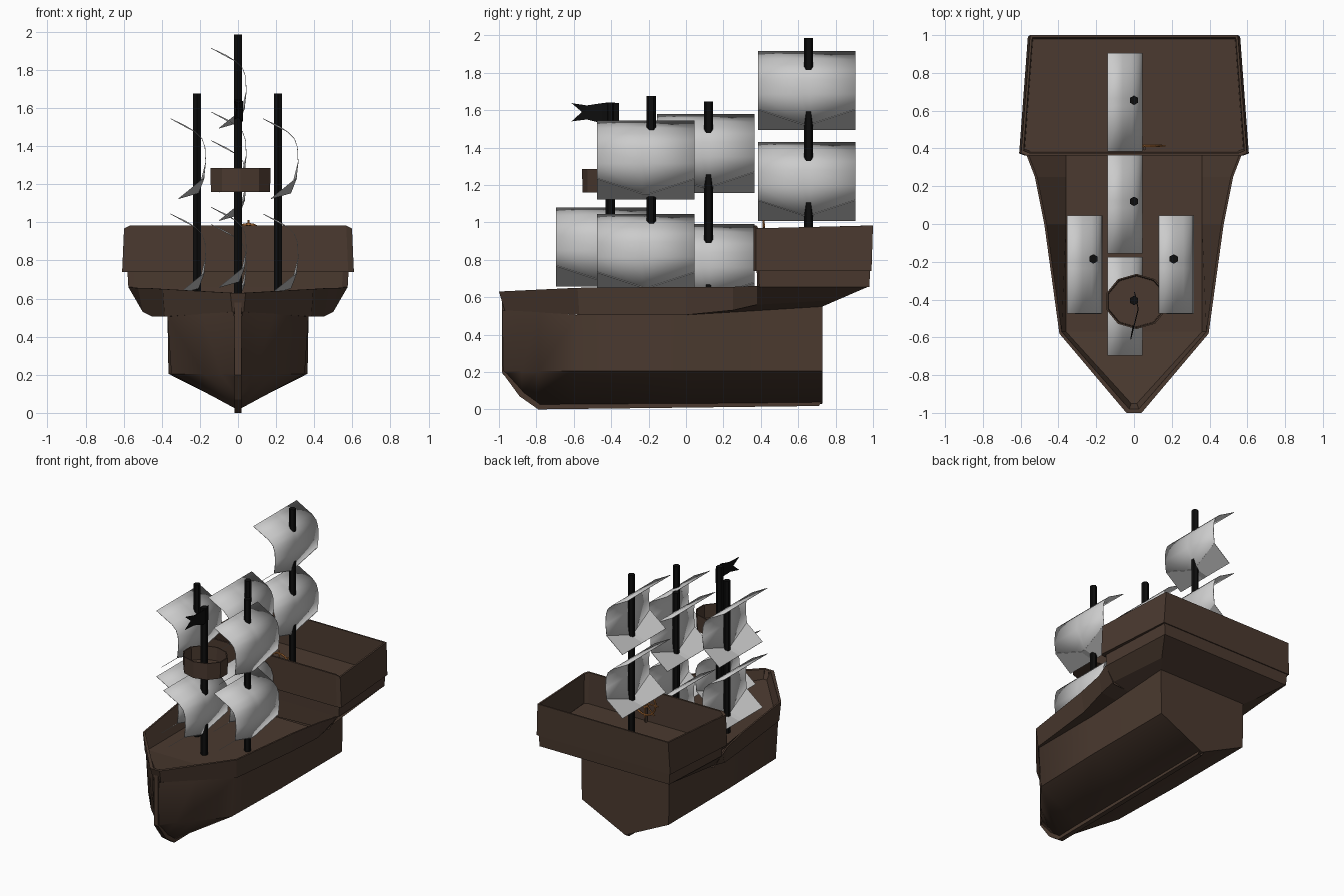
import bpy, math
from mathutils import Vector

if "Cube" in bpy.data.objects:
    bpy.data.objects.remove(bpy.data.objects["Cube"])


def material(name, rgb):
    m = bpy.data.materials.new(name)
    m.diffuse_color = (*rgb, 1)
    m.use_nodes = True
    m.node_tree.nodes["Principled BSDF"].inputs["Base Color"].default_value = m.diffuse_color
    return m


WOOD = material("dark_wood", (0.07, 0.042, 0.029))
BLACK = material("black", (0.004, 0.004, 0.004))
ORANGE = material("light_wood", (0.5, 0.19, 0.05))


def mesh(name, verts, faces, mat=None, smooth=None):
    me = bpy.data.meshes.new(name)
    me.from_pydata(verts, [], faces)
    ob = bpy.data.objects.new(name, me)
    bpy.context.collection.objects.link(ob)
    if mat:
        me.materials.append(mat)
    bpy.ops.object.select_all(action='DESELECT')
    ob.select_set(True)
    bpy.context.view_layer.objects.active = ob
    bpy.ops.object.mode_set(mode='EDIT')
    bpy.ops.mesh.select_all(action='SELECT')
    bpy.ops.mesh.normals_make_consistent(inside=False)
    bpy.ops.object.mode_set(mode='OBJECT')
    if smooth:
        bpy.ops.object.shade_smooth_by_angle(angle=math.radians(smooth))
    return ob


def grid(name, rows, mat=None, mirror=False, smooth=None):
    """Skin of quads between rows of points, optionally mirrored across x."""
    n = len(rows[0])
    verts = [p for r in rows for p in r]
    faces = [(i * n + j, i * n + j + 1, (i + 1) * n + j + 1, (i + 1) * n + j)
             for i in range(len(rows) - 1) for j in range(n - 1)]
    ob = mesh(name, verts, faces, mat, smooth)
    if mirror:
        ob.modifiers.new("mirror", 'MIRROR')
    return ob


def rod(name, a, b, r, mat, sides=6):
    a, b = Vector(a), Vector(b)
    bpy.ops.mesh.primitive_cylinder_add(vertices=sides, radius=r, depth=(b - a).length,
                                        location=(a + b) / 2)
    ob = bpy.context.object
    ob.rotation_euler = (b - a).to_track_quat('Z', 'Y').to_euler()
    ob.name = name
    ob.data.materials.append(mat)
    return ob


# Lower hull: stations of y, keel z, chine half width, top half width, top z
stations = [(-.98, .19, .015, .02, .53), (-.88, .08, .09, .11, .525),
            (-.79, .015, .18, .19, .52), (-.58, .02, .35, .37, .505),
            (0, .022, .365, .37, .505), (.38, .026, .365, .37, .528), (.73, .03, .365, .37, .55)]
grid("hull", [[(0, y, k), (c, y, .205), (t, y, zt)] for y, k, c, t, zt in stations],
     WOOD, True, 45)
grid("transom", [[(0, .73, .03), (.365, .73, .205)], [(0, .73, .55), (.37, .73, .55)]],
     WOOD, True)

# Stem and keel strip
path = [(-.985, .6), (-.985, .2), (-.89, .07), (-.79, 0), (.71, .018)]
grid("keel", [[(0, y, z), (.018, y, z), (.018, y + .02, z + .03)] for y, z in path], WOOD, True)

# Flared bulwark with sloping inside and deck
rail = []
for y, rim_z, bx, bz, tx, tz in [(-.97, .53, .03, .53, .04, .63),
                                 (-.57, .505, .385, .505, .395, .65),
                                 (0, .505, .45, .505, .475, .655),
                                 (.25, .52, .5, .53, .525, .655),
                                 (.38, .528, .5, .56, .575, .66)]:
    bow = y < -.9
    rim, ty = (.02, -1) if bow else (.37, y - (.01 if y < 0 else 0))
    inner, dx, dy, dz = (.025, .015, -.95, .57) if bow else (tx - .012, .36, y, .52)
    rail.append([(rim, y, rim_z), (bx, y, bz), (tx, ty, tz),
                 (inner, -.98 if bow else y, tz), (dx, dy, dz), (0, dy, dz)])
grid("bulwark_and_deck", rail, WOOD, True)
grid("bow_cap", [[(0, -.97, .53), (.03, -.97, .53)], [(0, -1, .63), (.04, -1, .63)],
                 [(0, -.98, .63), (.025, -.98, .63)], [(0, -.95, .57), (.015, -.95, .57)]],
     WOOD, True)

# Stern castle: sloping underside, stepped open box, floor, bulkhead
grid("castle_underside", [[(.37, .38, .528), (.5, .38, .56), (.575, .38, .658)],
                          [(.37, .73, .55), (.43, .81, .585), (.545, .98, .658)],
                          [(0, .73, .55), (0, .81, .585), (0, .98, .658)]], WOOD, True)
FLOOR = .75
profile = [(.575, .38, .545, .98, .655), (.58, .378, .55, .985, .74),
           (.608, .362, .562, .992, .74), (.598, .362, .55, 1.0, .983),
           (.584, .376, .538, .988, .983), (.58, .385, .535, .98, FLOOR)]
rows = [[(0, fy, z) for fx, fy, bx, by, z in profile],
        [(fx - .03, fy, z) for fx, fy, bx, by, z in profile],
        [(fx, fy + .012, z - (.015 if z > .9 else 0)) for fx, fy, bx, by, z in profile],
        [(bx, by, z) for fx, fy, bx, by, z in profile],
        [(0, by, z) for fx, fy, bx, by, z in profile]]
grid("castle_walls", rows, WOOD, True)
grid("castle_floor", [[(0, .385, FLOOR), (.58, .385, FLOOR)],
                      [(0, .98, FLOOR), (.535, .98, FLOOR)]], WOOD, True)
grid("castle_bulkhead", [[(0, .379, .52), (.5, .379, .54)], [(0, .379, .66), (.57, .379, .66)]],
     WOOD, True)

# Masts: x, y, base z, top z
for i, (x, y, b, t) in enumerate([(0, .655, FLOOR, 1.985), (0, .12, .52, 1.645),
                                  (0, -.405, .52, 1.64), (-.215, -.185, .52, 1.675),
                                  (.21, -.185, .52, 1.675)]):
    rod(f"mast_{i + 1}", (x, y, b), (x, y, t), .025, BLACK)


# Sails: curved sheet along y, plus a lower flap folded along a V line
def sail(name, x, yc, top):
    rows = []
    for v in (-.26, -.02, .02, .26):
        mid = abs(v) < .1
        fold, fx = (.39, .005) if mid else (.31, .036)
        prof = [(-.14, 0), (-.06, .038 if mid else .044), (-.01, .07), (.025, .105),
                (.041, .15), (.045, .23), (fx, fold), (-.1, .42)]
        rows.append([(x + px, yc + v, top - d) for px, d in prof])
    grid(name, [r[:7] for r in rows], smooth=28).modifiers.new("thick", 'SOLIDIFY').thickness = .003
    grid(name + "_flap", [r[6:] for r in rows]).modifiers.new("thick", 'SOLIDIFY').thickness = .003


for i, (x, y, top) in enumerate([(0, .645, 1.915), (0, .645, 1.43), (0, .105, 1.58),
                                 (0, .105, .99), (0, -.435, 1.08),
                                 (-.213, -.215, 1.545), (-.213, -.215, 1.045),
                                 (.272, -.215, 1.545), (.272, -.215, 1.045)]):
    sail(f"sail_{i + 1}", x, y, top)

# Crow's nest: open ten-sided tub
nest = []
for k in range(11):
    a = math.tau * (k + .5) / 10
    c, s = math.cos(a), math.sin(a)
    nest.append([(.013 + r * 1.14 * c, -.41 + r * s, z) for r, z in
                 [(0, 1.16), (.143, 1.16), (.146, 1.285), (.138, 1.285), (.134, 1.185), (0, 1.185)]])
grid("crows_nest", nest, WOOD)

# Swallow-tailed flag with a slight wave
flag = grid("flag", [[(0, -.36, 1.53), (0, -.36, 1.585), (0, -.36, 1.637)],
                     [(.02, -.45, 1.53), (.02, -.45, 1.585), (.02, -.45, 1.637)],
                     [(0, -.53, 1.55), (0, -.53, 1.588), (0, -.53, 1.625)],
                     [(-.02, -.61, 1.54), (-.01, -.555, 1.59), (-.02, -.61, 1.637)]], BLACK)
flag.modifiers.new("thickness", 'SOLIDIFY').thickness = .005

# Steering wheel with spokes and post
wc = Vector((.055, .415, .9))
for r in (.09, .03):
    bpy.ops.mesh.primitive_torus_add(major_radius=r, minor_radius=.007, major_segments=20,
                                     minor_segments=6, location=wc,
                                     rotation=(math.pi / 2, 0, 0))
    bpy.context.object.name = "wheel_rim" if r > .05 else "wheel_hub"
    bpy.context.object.data.materials.append(ORANGE)
for k in range(4):
    d = Vector((math.cos(k * math.pi / 4), 0, math.sin(k * math.pi / 4))) * .112
    rod(f"wheel_spoke_{k + 1}", wc - d, wc + d, .005, ORANGE)
rod("wheel_post", (.055, .4, FLOOR), (.055, .4, .91), .01, WOOD)
